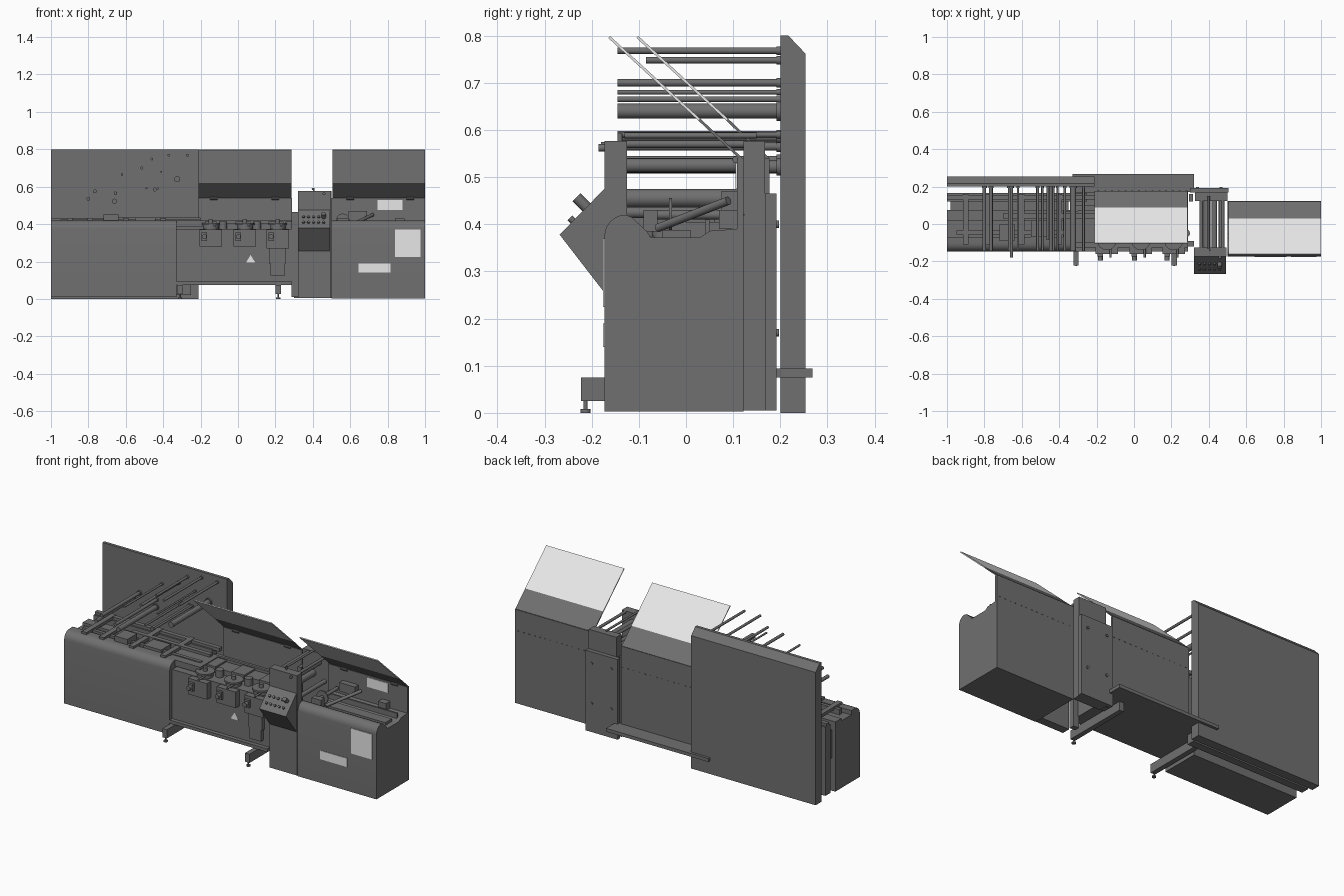
import bpy, bmesh, math
from mathutils import Vector


def material(name, v):
    m = bpy.data.materials.new(name)
    m.diffuse_color = (v, v, v, 1)
    return m


GREY = material("machine grey", 0.16)
WHITE = material("pale plate", 0.8)


def finish(name, bm, mat, smooth=False):
    bmesh.ops.recalc_face_normals(bm, faces=bm.faces)
    me = bpy.data.meshes.new(name)
    bm.to_mesh(me)
    bm.free()
    me.materials.append(mat)
    ob = bpy.data.objects.new(name, me)
    bpy.context.collection.objects.link(ob)
    if smooth:
        bpy.ops.object.select_all(action='DESELECT')
        ob.select_set(True)
        bpy.context.view_layer.objects.active = ob
        bpy.ops.object.shade_smooth_by_angle(angle=math.radians(35))
    return ob


def box(name, x0, x1, y0, y1, z0, z1, mat=GREY):
    bm = bmesh.new()
    bmesh.ops.create_cube(bm, size=1)
    for v in bm.verts:
        v.co = ((x0 + x1) / 2 + v.co.x * (x1 - x0), (y0 + y1) / 2 + v.co.y * (y1 - y0),
                (z0 + z1) / 2 + v.co.z * (z1 - z0))
    return finish(name, bm, mat)


def profile(name, pts, x0, x1, mat=GREY, smooth=False):
    """Extrude a (y, z) outline along x."""
    bm = bmesh.new()
    face = bm.faces.new([bm.verts.new((x0, y, z)) for y, z in pts])
    ext = bmesh.ops.extrude_face_region(bm, geom=[face])
    for v in ext["geom"]:
        if isinstance(v, bmesh.types.BMVert):
            v.co.x = x1
    return finish(name, bm, mat, smooth)


def rod(name, a, b, r, n=16, mat=GREY):
    a, b = Vector(a), Vector(b)
    bm = bmesh.new()
    bmesh.ops.create_cone(bm, cap_ends=True, segments=n, radius1=r, radius2=r, depth=(b - a).length)
    q = (b - a).to_track_quat('Z', 'Y')
    for v in bm.verts:
        v.co = q @ v.co + (a + b) / 2
    return finish(name, bm, mat, True)


def round_front(y, z, r):
    """Rounded upper front corner of a cabinet, running from front to top."""
    return [(y + r - r * math.cos(t), z - r + r * math.sin(t))
            for t in [i * math.pi / 12 for i in range(7)]]


def sheet(name, y0, z0, y1, z1, x0, x1, mat):
    t = 0.004
    profile(name, [(y0, z0), (y1, z1), (y1 + t, z1 + t), (y0 + t, z0 + t)], x0, x1, mat)


# Tall back panel at the left, with chamfered rear edge
profile("left_back_panel", [(0.2, 0), (0.2, 0.8), (0.217, 0.8), (0.253, 0.762), (0.253, 0)], -1, -0.21)

# Rods sticking forward from the panel: x, z, radius, front end
for i, (x, z, r, y) in enumerate([
        (-0.80, 0.535, 0.010, -0.145), (-0.765, 0.575, 0.010, -0.145), (-0.66, 0.522, 0.014, -0.145),
        (-0.655, 0.565, 0.009, -0.18), (-0.62, 0.665, 0.006, -0.145), (-0.515, 0.70, 0.008, -0.145),
        (-0.49, 0.592, 0.006, -0.145), (-0.46, 0.748, 0.007, -0.085), (-0.445, 0.585, 0.010, -0.145),
        (-0.43, 0.59, 0.006, -0.145), (-0.41, 0.68, 0.005, -0.145), (-0.37, 0.768, 0.007, -0.145),
        (-0.325, 0.64, 0.016, -0.145), (-0.27, 0.768, 0.007, -0.145)]):
    rod(f"panel_rod_{i}", (x, 0.2, z), (x, y, z), r)
    rod(f"panel_rod_collar_{i}", (x, 0.202, z), (x, 0.192, z), r * 1.3)

# Left cabinet with rounded front, and the slabs behind it
profile("left_cabinet", [(-0.148, 0.01)] + round_front(-0.148, 0.42, 0.045) +
        [(-0.07, 0.42), (-0.07, 0.395), (0.02, 0.395), (0.02, 0.41), (0.075, 0.41), (0.075, 0.01)],
        -1, -0.33, smooth=True)
box("left_rear_slab", -1, -0.25, 0.12, 0.165, 0.02, 0.415)
box("left_cabinet_link", -0.98, -0.35, 0.07, 0.125, 0.2, 0.36)
box("left_top_rail", -1, -0.21, 0.13, 0.155, 0.41, 0.43)
box("left_conveyor_rail", -0.95, -0.2, -0.055, -0.035, 0.39, 0.425)
box("left_conveyor_rail_rear", -0.7, -0.2, 0.03, 0.055, 0.40, 0.435)
box("left_slide_block", -0.72, -0.64, -0.09, 0.0, 0.395, 0.45)
box("left_guide_block", -0.55, -0.44, -0.07, 0.02, 0.395, 0.435)
box("left_feed_table", -0.38, -0.17, -0.1, 0.07, 0.385, 0.42)
for i, x in enumerate([-0.9, -0.79, -0.6, -0.4]):
    box(f"left_cross_bar_{i}", x - 0.015, x + 0.015, -0.11, 0.16, 0.415, 0.432)

# Middle body, tray, back wall and feet
box("middle_body", -0.33, 0.29, -0.125, 0.17, 0.09, 0.375)
box("middle_front_ledge", -0.33, 0.29, -0.148, 0.17, 0.075, 0.093)
box("middle_rear_rail", -0.33, 0.32, 0.17, 0.268, 0.075, 0.094)
box("middle_back_wall", -0.21, 0.29, 0.165, 0.177, 0.09, 0.54)
box("middle_side_post", 0.285, 0.32, -0.12, -0.09, 0.01, 0.465)
box("middle_rear_post", 0.295, 0.315, 0.12, 0.16, 0.01, 0.465)
for x in (-0.31, 0.215):
    box("foot_beam", x - 0.014, x + 0.014, -0.223, 0.16, 0.025, 0.075)
    rod("foot_stem", (x, -0.213, 0.006), (x, -0.213, 0.03), 0.004)
    rod("foot_pad", (x, -0.213, 0), (x, -0.213, 0.008), 0.011)
profile("warning_triangle_base", [(-0.128, 0.195), (-0.124, 0.195), (-0.124, 0.2), (-0.128, 0.2)],
        0.045, 0.09, WHITE)
bm = bmesh.new()
tri = bm.faces.new([bm.verts.new(p) for p in [(0.045, -0.128, 0.198), (0.09, -0.128, 0.198), (0.0675, -0.128, 0.235)]])
finish("warning_triangle", bm, WHITE)

# Three application heads on the middle body
box("middle_deck", -0.33, 0.29, -0.03, 0.1, 0.37, 0.405)
box("middle_deck_guide", -0.3, 0.285, 0.06, 0.075, 0.40, 0.42)
for i, (x, low) in enumerate([(-0.145, 0.28), (0.037, 0.28), (0.212, 0.19)]):
    box(f"head_box_{i}", x - 0.06, x + 0.06, -0.16, -0.03, max(low, 0.27), 0.372)
    box(f"head_drop_{i}", x - 0.045, x + 0.045, -0.15, -0.12, low, 0.30)
    rod(f"head_drum_{i}", (x, -0.09, 0.37), (x, -0.09, 0.395), 0.042, 24)
    rod(f"head_cap_{i}", (x, -0.09, 0.395), (x, -0.09, 0.405), 0.05, 24)
    rod(f"head_spindle_{i}", (x, -0.09, 0.40), (x, -0.09, 0.425), 0.012)
    box(f"head_arm_{i}", x - 0.05, x + 0.03, -0.04, 0.06, 0.395, 0.415)
    rod(f"head_roller_{i}", (x + 0.065, -0.05, 0.37), (x + 0.065, -0.05, 0.415), 0.022, 20)
    box(f"head_motor_{i}", x - 0.05, x - 0.02, -0.175, -0.15, 0.31, 0.355)
    rod(f"head_knob_{i}", (x - 0.035, -0.17, 0.333), (x - 0.035, -0.195, 0.333), 0.013)
    rod(f"head_handle_{i}", (x + 0.02, -0.12, 0.39), (x + 0.02, -0.18, 0.39), 0.006)
box("low_motor", 0.175, 0.25, -0.15, -0.12, 0.125, 0.2)

# Control column: front and back boxes joined by rollers
box("column_front", 0.32, 0.495, -0.173, -0.125, 0.005, 0.577)
box("column_back", 0.325, 0.5, 0.122, 0.168, 0.005, 0.577)
box("column_back_plate", 0.3, 0.505, 0.168, 0.192, 0.005, 0.465)
for x in (0.34, 0.465):
    for z in (0.17, 0.40):
        rod("back_plate_bolt", (x, 0.19, z), (x, 0.197, z), 0.008)
for i, (x, z, r) in enumerate([(0.36, 0.565, 0.009), (0.39, 0.455, 0.02), (0.43, 0.525, 0.015),
                               (0.465, 0.425, 0.012), (0.40, 0.588, 0.006), (0.475, 0.57, 0.008)]):
    rod(f"column_roller_{i}", (x, -0.13, z), (x, 0.15, z), r)
rod("column_top_pin", (0.405, -0.14, 0.57), (0.405, -0.14, 0.592), 0.005)
rod("column_front_pin", (0.46, -0.185, 0.562), (0.46, -0.17, 0.562), 0.008)

# Sloping control box with buttons
profile("control_box", [(-0.173, 0.255), (-0.268, 0.378), (-0.173, 0.475)], 0.322, 0.492)
n = Vector((0, -0.71, 0.70))
for row, t in enumerate((0.3, 0.6)):
    for i in range(5):
        p = Vector((0.35 + i * 0.027, -0.268 + 0.095 * t, 0.378 + 0.097 * t))
        big = row == 1 and i == 4
        rod("control_button", p - n * 0.003, p + n * (0.03 if big else 0.009), 0.012 if big else 0.007, 12)

# Right cabinet with rounded front, trough and back wall
profile("right_cabinet", [(-0.173, 0.003)] + round_front(-0.173, 0.42, 0.045) +
        [(-0.115, 0.415), (-0.083, 0.385), (-0.075, 0.372), (0.03, 0.372), (0.05, 0.386),
         (0.108, 0.39), (0.108, 0.54), (0.122, 0.54), (0.122, 0.003)], 0.5, 1, smooth=True)
box("front_label_large", 0.84, 0.975, -0.176, -0.172, 0.225, 0.37, WHITE)
box("front_label_small", 0.645, 0.815, -0.176, -0.172, 0.14, 0.19, WHITE)
box("inner_label", 0.745, 0.88, 0.105, 0.109, 0.475, 0.53, WHITE)

# Rollers and clamps inside the right cabinet
box("trough_conveyor", 0.5, 0.97, -0.05, 0.01, 0.37, 0.388)
box("trough_fence", 0.52, 0.98, 0.04, 0.05, 0.38, 0.41)
box("clamp_block", 0.59, 0.69, 0.075, 0.108, 0.42, 0.47)
rod("clamp_rod", (0.60, -0.06, 0.392), (0.72, 0.09, 0.45), 0.009)
rod("clamp_wheel", (0.56, -0.036, 0.42), (0.56, -0.03, 0.42), 0.036, 24)
rod("wheel_axle", (0.56, -0.09, 0.42), (0.56, 0.1, 0.42), 0.01)
box("wheel_bracket", 0.53, 0.59, -0.09, -0.06, 0.385, 0.43)
box("side_bracket", 0.84, 0.89, 0.07, 0.108, 0.39, 0.43)

# Raised lids: grey hinge strip and pale window
sheet("middle_lid_strip", 0.172, 0.537, 0.085, 0.62, -0.21, 0.285, GREY)
sheet("middle_lid_window", 0.085, 0.62, -0.105, 0.795, -0.21, 0.285, WHITE)
sheet("right_lid_strip", 0.115, 0.537, 0.026, 0.62, 0.505, 1, GREY)
sheet("right_lid_window", 0.026, 0.62, -0.165, 0.795, 0.505, 1, WHITE)
for x in (-0.13, 0.2, 0.6, 0.92):
    y = 0.165 if x < 0.3 else 0.105
    rod("lid_hinge", (x - 0.02, y, 0.537), (x + 0.02, y, 0.537), 0.007, 10)

# Rivet rows on the rear walls
for x0, x1, y, z in ((-0.19, 0.28, 0.177, 0.42), (0.53, 0.98, 0.122, 0.42)):
    for i in range(14):
        x = x0 + (x1 - x0) * i / 13
        box("rear_rivet", x - 0.005, x + 0.005, y - 0.001, y + 0.002, z - 0.002, z + 0.002)
